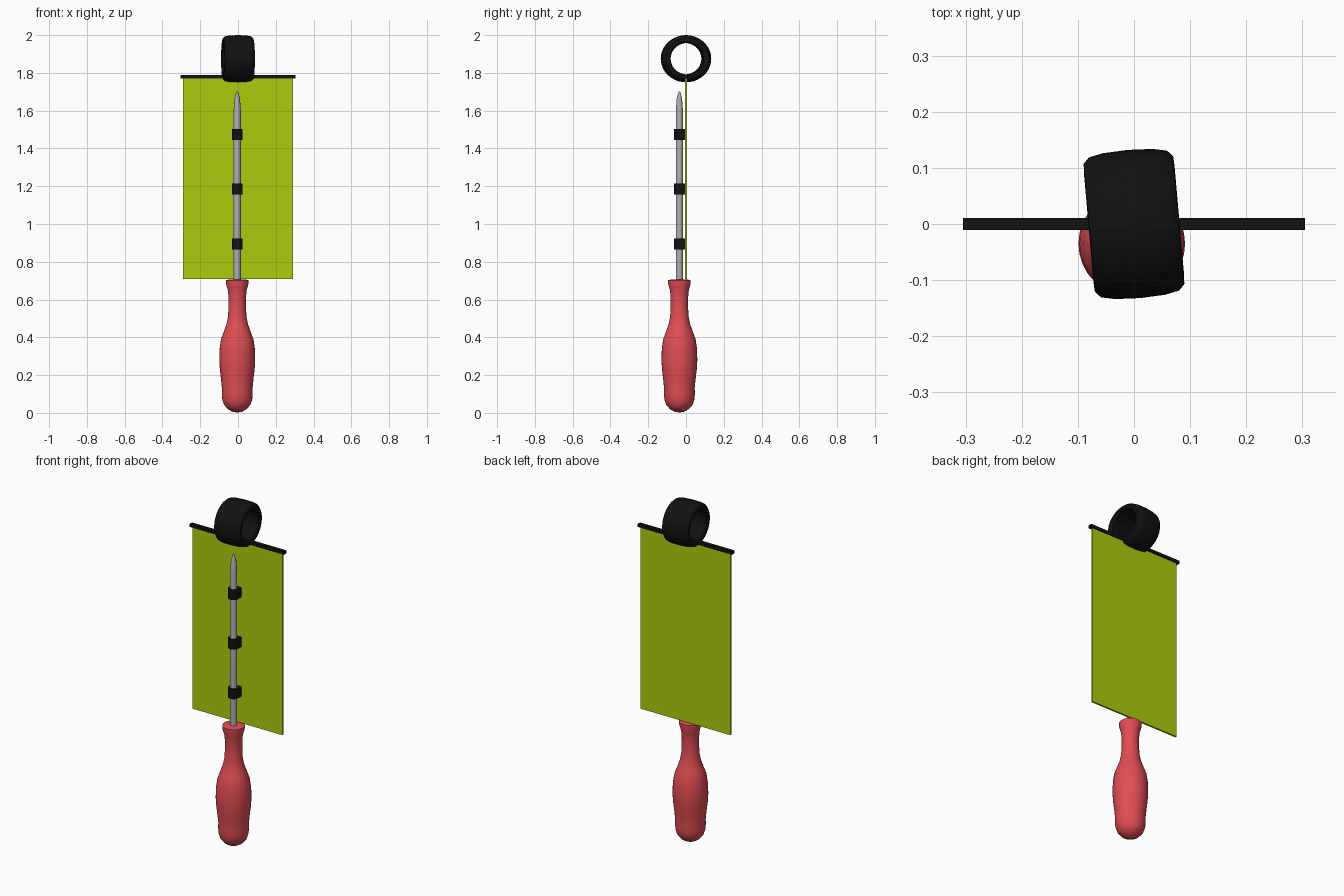
import bpy, bmesh, math
from mathutils import Matrix

if "Cube" in bpy.data.objects:
    bpy.data.objects.remove(bpy.data.objects["Cube"])


def material(name, rgb):
    m = bpy.data.materials.new(name)
    m.diffuse_color = (*rgb, 1)
    m.use_nodes = True
    m.node_tree.nodes["Principled BSDF"].inputs["Base Color"].default_value = m.diffuse_color
    return m


BLACK = material("black", (0.006, 0.006, 0.006))
LIME = material("lime", (0.42, 0.60, 0.004))
RED = material("red", (0.75, 0.075, 0.09))
STEEL = material("steel", (0.42, 0.42, 0.43))
AXIS_X, AXIS_Y = -0.004, -0.035


def finish(name, bm, mat, loc=(0, 0, 0), smooth=None):
    bmesh.ops.remove_doubles(bm, verts=bm.verts, dist=1e-5)
    bmesh.ops.recalc_face_normals(bm, faces=bm.faces)
    me = bpy.data.meshes.new(name)
    bm.to_mesh(me)
    bm.free()
    me.materials.append(mat)
    ob = bpy.data.objects.new(name, me)
    ob.location = loc
    bpy.context.collection.objects.link(ob)
    if smooth:
        bpy.ops.object.select_all(action='DESELECT')
        ob.select_set(True)
        bpy.context.view_layer.objects.active = ob
        bpy.ops.object.shade_smooth_by_angle(angle=math.radians(smooth))
    return ob


def lathe(profile, sides, closed=False):
    """Spin (radius, height) points around z."""
    bm = bmesh.new()
    vs = [bm.verts.new((r, 0, h)) for r, h in profile]
    pairs = list(zip(vs, vs[1:])) + ([(vs[-1], vs[0])] if closed else [])
    edges = [bm.edges.new(p) for p in pairs]
    bmesh.ops.spin(bm, geom=vs + edges, cent=(0, 0, 0), axis=(0, 0, 1),
                   angle=math.tau, steps=sides, use_merge=True)
    return bm


def box(name, size, loc, mat):
    bm = bmesh.new()
    bmesh.ops.create_cube(bm, size=1)
    bmesh.ops.scale(bm, verts=bm.verts, vec=size)
    return finish(name, bm, mat, loc)


# Card and the rail along its top
box("card", (0.58, 0.010, 1.065), (0, 0, 1.2425), LIME)
box("top_rail", (0.61, 0.022, 0.018), (0, 0, 1.780), BLACK)

# Handle with a flared collar
handle = [(0, 0.002), (0.025, 0.006), (0.05, 0.02), (0.07, 0.043), (0.079, 0.07),
          (0.082, 0.10), (0.081, 0.13), (0.086, 0.18), (0.092, 0.23),
          (0.095, 0.28), (0.093, 0.34), (0.086, 0.39), (0.071, 0.43),
          (0.057, 0.47), (0.049, 0.51), (0.046, 0.56), (0.046, 0.61),
          (0.050, 0.65), (0.060, 0.685), (0.060, 0.702), (0.044, 0.706),
          (0, 0.706)]
finish("handle", lathe(handle, 32), RED, (AXIS_X, AXIS_Y, 0), 40)

# Shaft with narrowed neck and pointed tip
shaft = [(0, 0.69), (0.019, 0.69), (0.019, 1.60), (0.0185, 1.605),
         (0.014, 1.68), (0.004, 1.702), (0, 1.702)]
finish("shaft", lathe(shaft[:4] + [(0.014, 1.665)] + shaft[5:], 20),
       STEEL, (AXIS_X, AXIS_Y, 0), 30)

# Clips: round in front, straight back to the card
for i, z in enumerate((0.895, 1.185, 1.475)):
    bm = bmesh.new()
    pts = [(0.029 * math.cos(a), -0.029 * math.sin(a))
           for a in (math.pi * k / 12 for k in range(13))]
    pts += [(-0.029, 0.030), (0.029, 0.030)]
    face = bm.faces.new([bm.verts.new((x, y, -0.029)) for x, y in pts])
    ext = bmesh.ops.extrude_face_region(bm, geom=[face])["geom"]
    bmesh.ops.translate(bm, vec=(0, 0, 0.058),
                        verts=[v for v in ext if isinstance(v, bmesh.types.BMVert)])
    finish(f"clip_{i + 1}", bm, BLACK, (AXIS_X, AXIS_Y, z), 40)

# Hanging ring: barrel section, slightly turned about z
half = [(0.083, 0.0), (0.083, 0.074), (0.092, 0.081), (0.108, 0.080),
        (0.118, 0.070), (0.123, 0.045)]
section = half + [(0.125, 0.0)] + [(r, -h) for r, h in reversed(half[1:])]
bm = lathe(section, 40, closed=True)
bm.transform(Matrix.Rotation(math.radians(5), 4, 'Z')
             @ Matrix.Diagonal((1, 1.06, 1, 1))
             @ Matrix.Rotation(math.radians(90), 4, 'Y'))
finish("hanging_ring", bm, BLACK, (0, 0, 1.875), 40)
